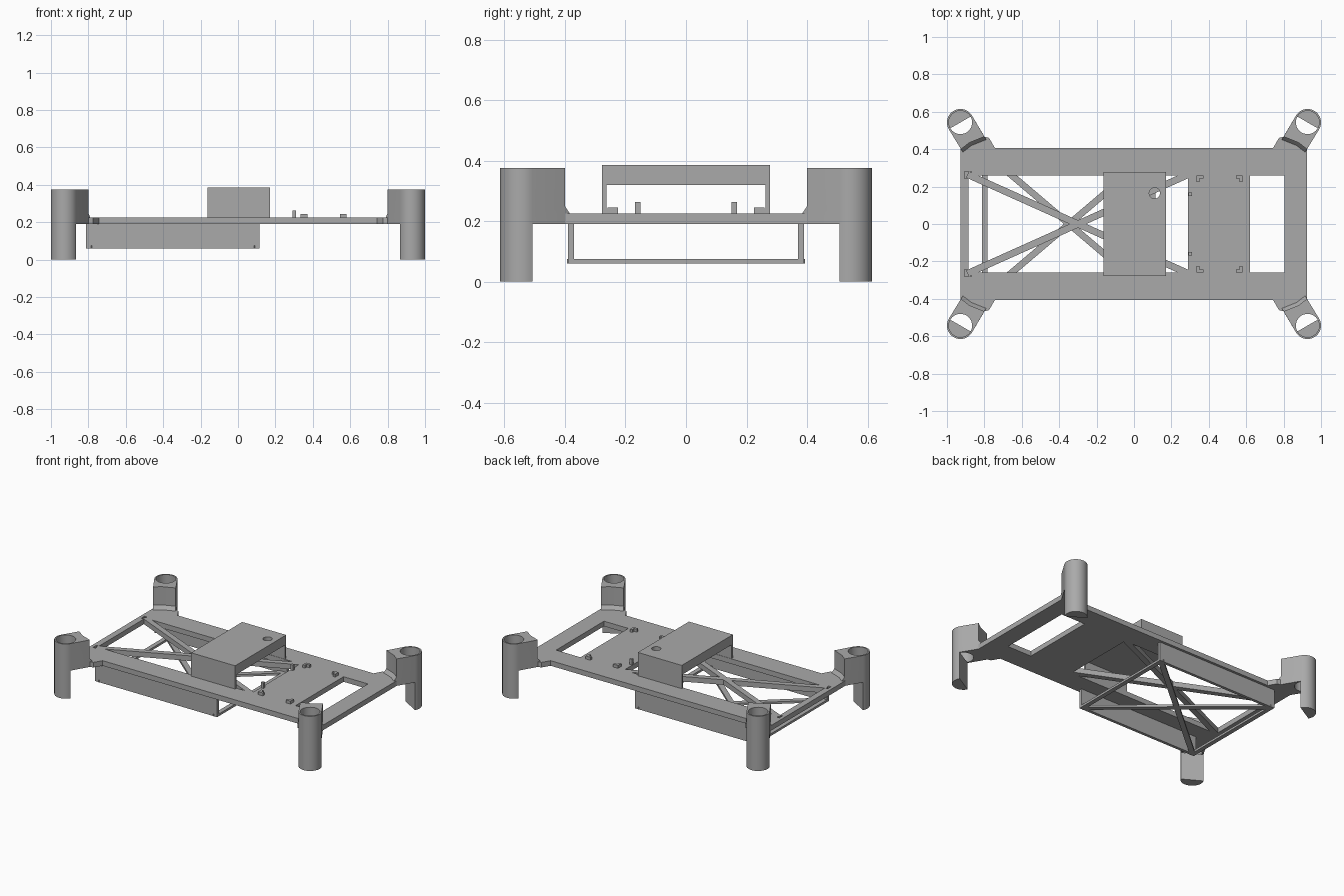
import bpy, bmesh
from math import cos, sin, radians, atan2, hypot
from mathutils import Matrix

if "Cube" in bpy.data.objects:
    bpy.data.objects.remove(bpy.data.objects["Cube"])

grey = bpy.data.materials.new("plain grey")
grey.use_nodes = True
grey.diffuse_color = (0.4, 0.4, 0.4, 1)
grey.node_tree.nodes["Principled BSDF"].inputs["Base Color"].default_value = (0.4, 0.4, 0.4, 1)

BOTTOM, TOP = 0.19, 0.225   # deck faces
RIM = 0.375                 # top of corner posts


def finish(name, bm):
    bmesh.ops.recalc_face_normals(bm, faces=bm.faces)
    mesh = bpy.data.meshes.new(name)
    bm.to_mesh(mesh)
    bm.free()
    mesh.materials.append(grey)
    ob = bpy.data.objects.new(name, mesh)
    bpy.context.collection.objects.link(ob)
    return ob


def box(name, x0, x1, y0, y1, z0, z1, turn=0):
    bm = bmesh.new()
    bmesh.ops.create_cube(bm, size=1)
    m = (Matrix.Translation(((x0 + x1) / 2, (y0 + y1) / 2, (z0 + z1) / 2))
         @ Matrix.Rotation(turn, 4, 'Z') @ Matrix.Diagonal((x1 - x0, y1 - y0, z1 - z0, 1)))
    bm.transform(m)
    return finish(name, bm)


def bar(name, a, b, width, z0, z1):
    """Flat bar between two plan points."""
    dx, dy = b[0] - a[0], b[1] - a[1]
    cx, cy, half = (a[0] + b[0]) / 2, (a[1] + b[1]) / 2, hypot(dx, dy) / 2
    return box(name, cx - half, cx + half, cy - width / 2, cy + width / 2, z0, z1, atan2(dy, dx))


def loft(name, levels):
    """Solid through a stack of (z, outline) sections."""
    bm = bmesh.new()
    rings = [[bm.verts.new((x, y, z)) for x, y in pts] for z, pts in levels]
    n = len(rings[0])
    for low, high in zip(rings, rings[1:]):
        for i in range(n):
            j = (i + 1) % n
            bm.faces.new((low[i], low[j], high[j], high[i]))
    bm.faces.new(rings[0][::-1])
    bm.faces.new(rings[-1])
    return finish(name, bm)


def cut(ob, *cutters):
    for c in cutters:
        c.hide_render = True
        mod = ob.modifiers.new("cut", 'BOOLEAN')
        mod.operation, mod.solver, mod.object = 'DIFFERENCE', 'EXACT', c
    dg = bpy.context.evaluated_depsgraph_get()
    mesh = bpy.data.meshes.new_from_object(ob.evaluated_get(dg))
    ob.modifiers.clear()
    ob.data = mesh
    for c in cutters:
        bpy.data.objects.remove(c)


def smooth(ob):
    bpy.ops.object.select_all(action='DESELECT')
    ob.select_set(True)
    bpy.context.view_layer.objects.active = ob
    bpy.ops.object.shade_smooth_by_angle(angle=radians(30))


def arc(cx, cy, r, a0, a1, n):
    return [(cx + r * cos(radians(a0 + (a1 - a0) * i / n)),
             cy + r * sin(radians(a0 + (a1 - a0) * i / n))) for i in range(n + 1)]


def corner_outline(x, y, sx, sy, size=0.036, t=0.016):
    """L outline whose arms run inward along sx and sy."""
    pts = [(0, 0), (size, 0), (size, t), (t, t), (t, size), (0, size)]
    return [(x + sx * u, y + sy * v) for u, v in pts]


# Deck with two windows and recessed corner marks
deck = box("deck", -0.928, 0.925, -0.407, 0.407, BOTTOM, TOP)
cutters = [box("rear_window", -0.885, 0.29, -0.26, 0.26, 0.1, 0.3),
           box("small_window", 0.62, 0.805, -0.26, 0.26, 0.1, 0.3)]
cut(deck, *cutters)
marks = []
for s in (-1, 1):
    outline = corner_outline(-0.905, 0.28 * s, 1, -s)
    marks.append(loft("corner_mark", [(z, outline) for z in (0.21, 0.25)]))
cut(deck, *marks)

# Diagonal braces: one pair level with the deck, one pair under the tray
for s in (-1, 1):
    bar("deck_brace", (-0.89, -0.265 * s), (0.295, 0.267 * s), 0.037, BOTTOM, TOP)
    bar("tray_brace", (-0.795, -0.38 * s), (0.1, 0.38 * s), 0.035, 0.06, 0.075)

# Open tray below the deck
for s in (-1, 1):
    ys = sorted((0.37 * s, 0.39 * s))
    box("tray_wall", -0.812, 0.115, *ys, 0.06, BOTTOM)
for x in (-0.812, 0.085):
    box("tray_end_bar", x, x + 0.03, -0.39, 0.39, 0.06, 0.075)

# Bridge over the deck
bridge = box("bridge", -0.162, 0.172, -0.277, 0.277, TOP, 0.385)
hole = loft("bridge_hole", [(z, arc(0.11, 0.165, 0.029, 0, 345, 23)) for z in (0.3, 0.5)])
cut(bridge, box("bridge_opening", -0.3, 0.3, -0.262, 0.262, 0.2, 0.32), hole)
smooth(bridge)

# Board clips and pegs on the deck
for s in (-1, 1):
    for x, sx in ((0.335, 1), (0.581, -1)):
        outline = corner_outline(x, 0.26 * s, sx, -s)
        loft("board_clip", [(z, outline) for z in (TOP, 0.245)])
    box("board_peg", 0.292, 0.311, 0.16 * s - 0.009, 0.16 * s + 0.009, TOP, 0.263)

# Corner posts: bored socket block, gusset to the deck, half-round leg
PX, PY, R = 0.928, 0.543, 0.072
for sx in (-1, 1):
    for sy in (-1, 1):
        place = lambda pts: [(x * sx, y * sy) for x, y in pts]
        outer = arc(PX, PY, R, 150, -30, 20)
        inner = [(0.925, 0.40), (0.88, 0.435), (0.80, 0.467)]
        flared = [(x - 0.01, y - 0.016) for x, y in inner]
        block = loft("corner_post", [(z, place(outer + edge)) for z, edge in
                     ((BOTTOM, flared), (TOP, flared), (0.25, inner), (RIM, inner))])
        ring = place(arc(PX, PY, 0.0625, 0, 348.75, 31))
        cut(block, loft("socket", [(z, ring) for z in (0.1, 0.5)]))
        gusset = inner + [(0.775, 0.46), (0.74, 0.40)]
        loft("gusset", [(z, place(gusset)) for z in (BOTTOM, TOP)])
        leg = loft("leg", [(z, place(outer)) for z in (0, BOTTOM)])
        smooth(block)
        smooth(leg)
